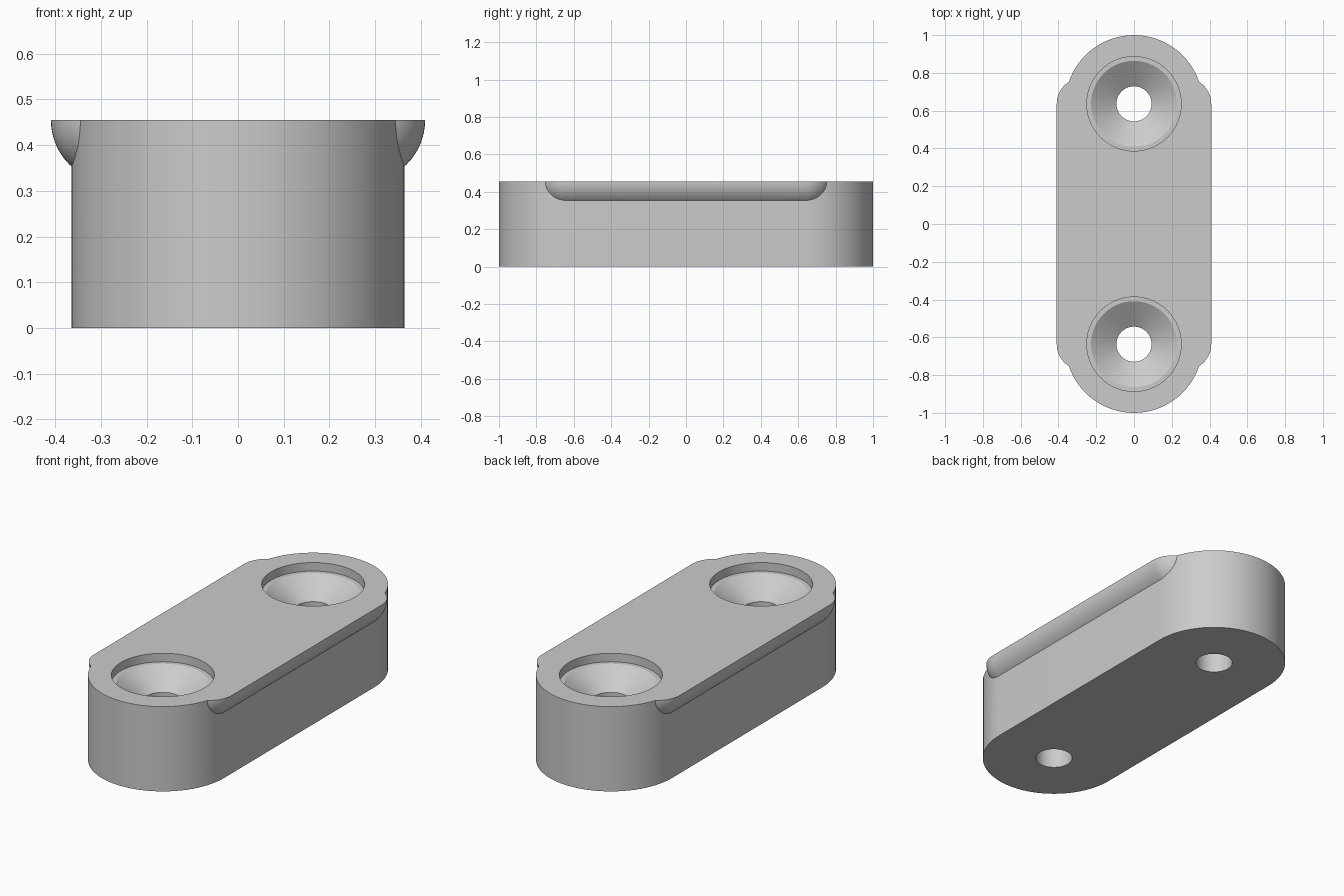
import bpy, bmesh, math
from mathutils import Matrix

if "Cube" in bpy.data.objects:
    bpy.data.objects.remove(bpy.data.objects["Cube"])

U = 1 / 11                     # drawing unit
END_Y, R, H = 7 * U, 4 * U, 5 * U
LIP_R, LIP_X = 1.5 * U, 3 * U

grey = bpy.data.materials.new("light grey")
grey.diffuse_color = (0.6, 0.6, 0.6, 1)
grey.use_nodes = True
grey.node_tree.nodes["Principled BSDF"].inputs["Base Color"].default_value = grey.diffuse_color


def finish(name, bm):
    bmesh.ops.recalc_face_normals(bm, faces=bm.faces)
    me = bpy.data.meshes.new(name)
    bm.to_mesh(me)
    bm.free()
    me.materials.append(grey)
    ob = bpy.data.objects.new(name, me)
    bpy.context.collection.objects.link(ob)
    return ob


def prism(name, outline, z0, z1):
    bm = bmesh.new()
    face = bm.faces.new([bm.verts.new((x, y, z0)) for x, y in outline])
    ext = bmesh.ops.extrude_face_region(bm, geom=[face])
    for v in ext["geom"]:
        if isinstance(v, bmesh.types.BMVert):
            v.co.z = z1
    return finish(name, bm)


def lathe(name, profile, matrix, segs=64):
    """Closed solid of revolution from (radius, height) pairs."""
    bm = bmesh.new()
    rings = [[bm.verts.new((r * math.cos(2 * math.pi * i / segs),
                            r * math.sin(2 * math.pi * i / segs), h))
              for i in range(segs)] for r, h in profile]
    for a, b in zip(rings, rings[1:]):
        for i in range(segs):
            j = (i + 1) % segs
            bm.faces.new((a[i], a[j], b[j], b[i]))
    bm.faces.new(rings[0])
    bm.faces.new(rings[-1])
    bm.transform(matrix)
    return finish(name, bm)


def combine(target, tool, operation):
    mod = target.modifiers.new(tool.name, "BOOLEAN")
    mod.operation, mod.object, mod.solver = operation, tool, "EXACT"
    bpy.context.view_layer.objects.active = target
    bpy.ops.object.modifier_apply(modifier=mod.name)
    bpy.data.objects.remove(tool, do_unlink=True)


# Body: round-ended bar, left tall so the top can be trimmed flat
N = 40
outline = []
for side in (1, -1):
    for i in range(N + 1):
        a = math.pi * i / N
        outline.append((side * R * math.cos(a), side * (END_Y + R * math.sin(a))))
body = prism("mounting_bar", outline, 0, H + 0.3)

# Side lips: round-ended rods sunk into each long side
M = 16
arc = [(LIP_R * math.cos(math.pi / 2 * i / M), END_Y + LIP_R * math.sin(math.pi / 2 * i / M))
       for i in range(M)] + [(0.003, END_Y + LIP_R)]
rod = [(r, -h) for r, h in reversed(arc)] + arc
for s in (1, -1):
    m = Matrix.Translation((s * LIP_X, 0, H)) @ Matrix.Rotation(math.pi / 2, 4, "X")
    combine(body, lathe("side_lip", rod, m), "UNION")

# Flat top
combine(body, prism("top_trim", [(-2, -2), (2, -2), (2, 2), (-2, 2)], H, H + 1), "DIFFERENCE")

# Screw holes: through hole, countersink, shallow counterbore
hole = [(0.093, -0.1), (0.093, H - 1.5 * U), (2.5 * U, H - 0.5 * U),
        (2.75 * U, H - 0.5 * U), (2.75 * U, H + 0.1)]
for s in (1, -1):
    combine(body, lathe("screw_hole", hole, Matrix.Translation((0, s * END_Y, 0))), "DIFFERENCE")

# Smooth curved walls, crisp edges
bpy.ops.object.select_all(action="DESELECT")
body.select_set(True)
bpy.context.view_layer.objects.active = body
bpy.ops.object.shade_smooth_by_angle(angle=math.radians(25))
